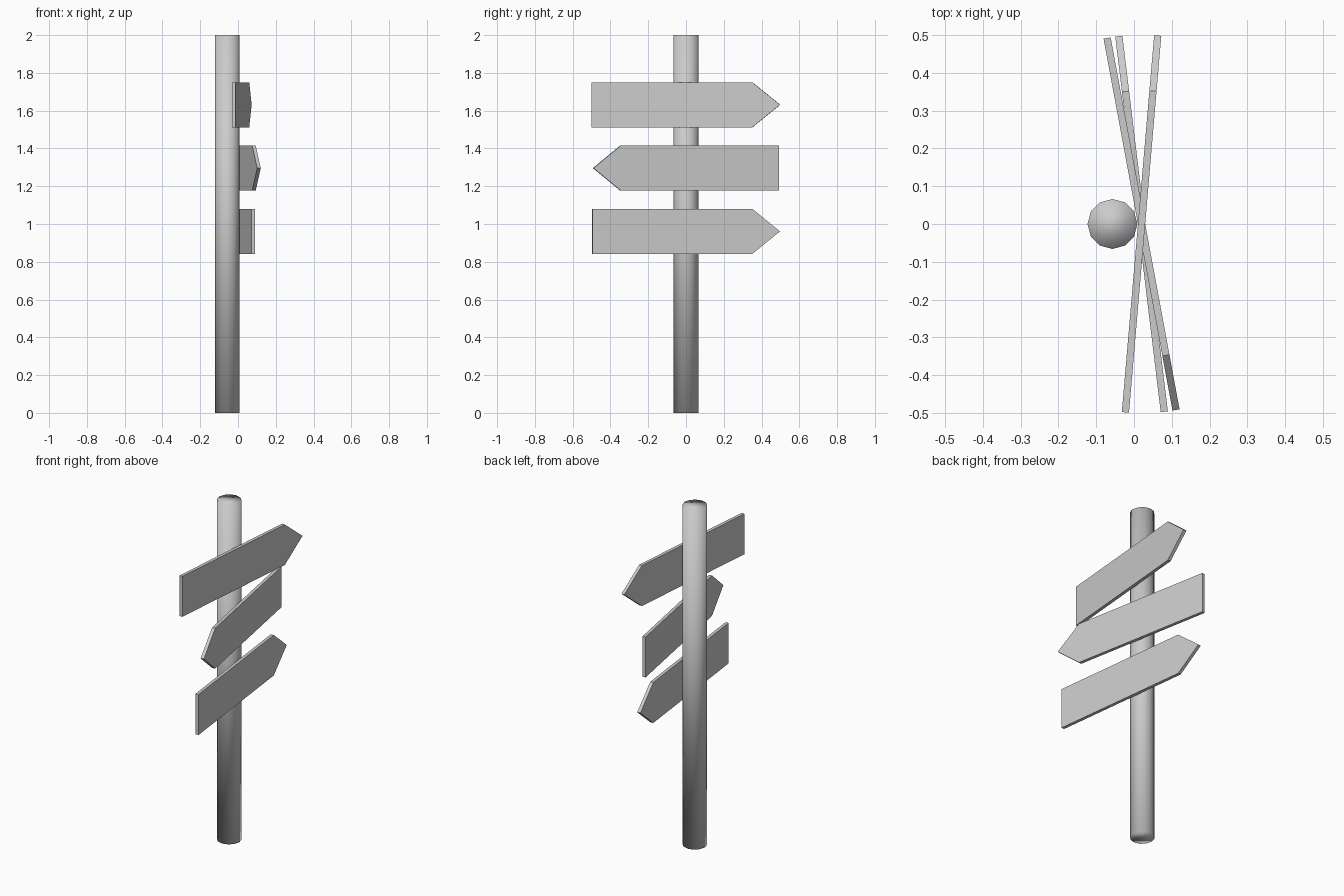
import bpy, bmesh
from math import radians

if "Cube" in bpy.data.objects:
    bpy.data.objects.remove(bpy.data.objects["Cube"])

# Post: twelve-sided, smooth shaded
bpy.ops.mesh.primitive_cylinder_add(vertices=12, radius=0.066, depth=2,
                                    location=(-0.057, 0, 1))
post = bpy.context.object
post.name = "post"
for p in post.data.polygons:
    p.use_smooth = True


def arrow_board(name, z, angle, thick=0.019):
    """Flat arrow board pointing along local +y, turned about z."""
    outline = [(-0.5, -0.119), (0.353, -0.119), (0.5, 0), (0.353, 0.119), (-0.5, 0.119)]
    bm = bmesh.new()
    face = bm.faces.new([bm.verts.new((-thick / 2, y, h)) for y, h in outline])
    ext = bmesh.ops.extrude_face_region(bm, geom=[face])
    moved = [v for v in ext["geom"] if isinstance(v, bmesh.types.BMVert)]
    bmesh.ops.translate(bm, verts=moved, vec=(thick, 0, 0))
    bmesh.ops.recalc_face_normals(bm, faces=bm.faces)
    mesh = bpy.data.meshes.new(name)
    bm.to_mesh(mesh)
    bm.free()
    board = bpy.data.objects.new(name, mesh)
    board.location = (0.02, 0, z)
    board.rotation_euler.z = radians(angle)
    bpy.context.collection.objects.link(board)


# Three direction boards
for name, z, angle in (("upper_board", 1.631, -4.9),
                       ("middle_board", 1.296, 190.5),
                       ("lower_board", 0.961, 6.9)):
    arrow_board(name, z, angle)
